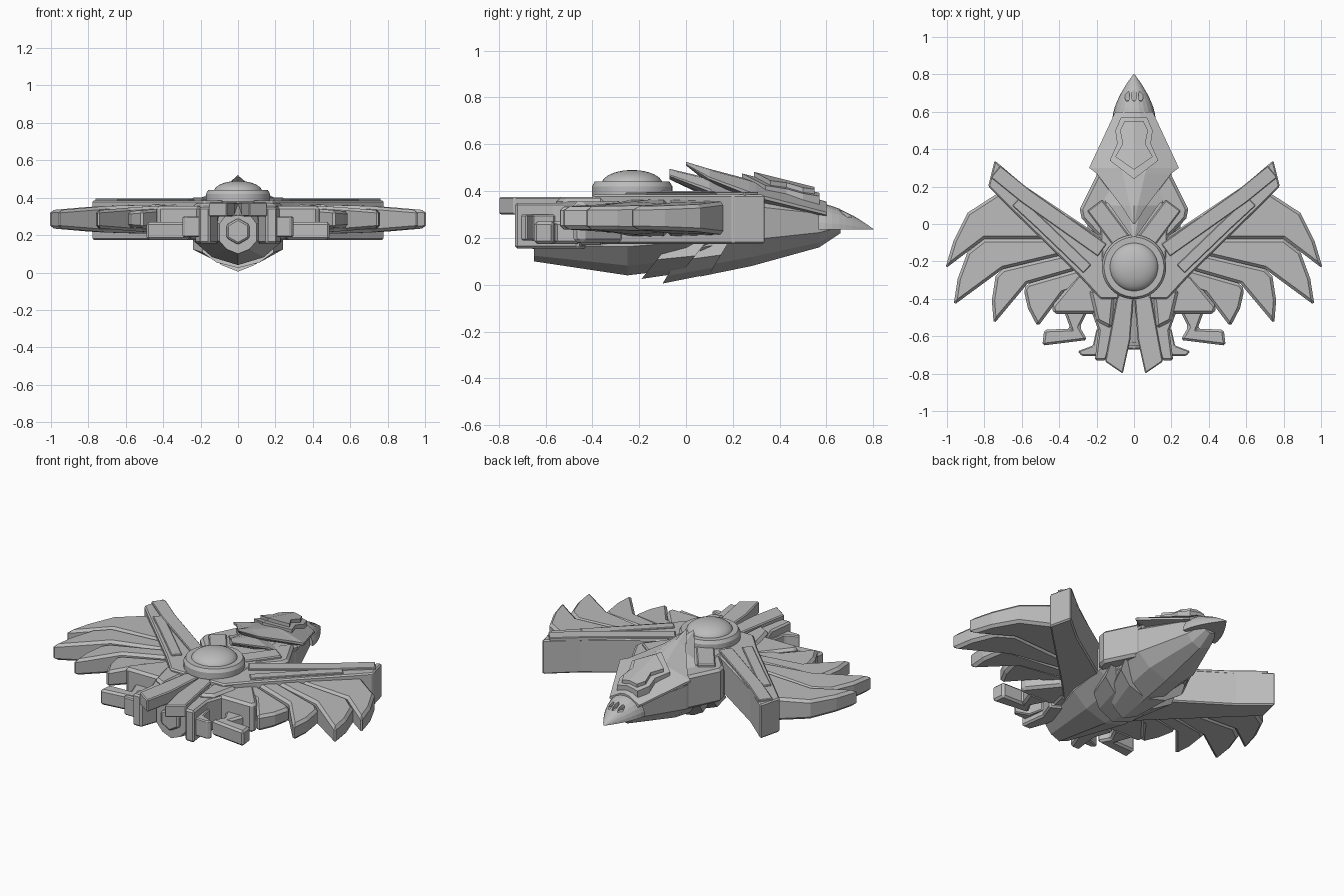
import bpy, bmesh, math
from mathutils import Vector

cube = bpy.data.objects.get("Cube")
if cube:
    bpy.data.objects.remove(cube, do_unlink=True)

grey = bpy.data.materials.new("plain grey")
grey.use_nodes = True
shade = (.5, .5, .5, 1)
grey.diffuse_color = shade
grey.node_tree.nodes["Principled BSDF"].inputs["Base Color"].default_value = shade


def finish(name, bm, bevel=0, mirror=False, smooth=False):
    bmesh.ops.remove_doubles(bm, verts=bm.verts, dist=.0002)
    bmesh.ops.recalc_face_normals(bm, faces=bm.faces)
    mesh = bpy.data.meshes.new(name)
    bm.to_mesh(mesh)
    bm.free()
    mesh.materials.append(grey)
    for face in mesh.polygons:
        face.use_smooth = smooth
    ob = bpy.data.objects.new(name, mesh)
    bpy.context.collection.objects.link(ob)
    if bevel:
        mod = ob.modifiers.new("bevel", "BEVEL")
        mod.width, mod.segments = bevel, 1
        mod.limit_method, mod.angle_limit = "ANGLE", math.radians(40)
    if mirror:
        ob.modifiers.new("mirror", "MIRROR")
    return ob


def bridge(bm, rings):
    """Skin closed rings of vertices and cap both ends."""
    for a, b in zip(rings, rings[1:]):
        for i in range(len(a)):
            j = (i + 1) % len(a)
            bm.faces.new((a[i], a[j], b[j], b[i]))
    bm.faces.new(rings[0])
    bm.faces.new(rings[-1])


def slab(name, outline, bottom, top, bevel=.012, shape=None):
    """Mirrored slab from a top outline; shape may shift its vertices."""
    bm = bmesh.new()
    bridge(bm, [[bm.verts.new((x, y, z)) for x, y in outline] for z in (bottom, top)])
    if shape:
        for vert in bm.verts:
            vert.co.z = shape(vert.co)
    return finish(name, bm, bevel, mirror=True)


def strip(name, path, width, bottom, top, bevel):
    """Mirrored slab of even width along a path."""
    points = [Vector(p) for p in path]
    left, right = [], []
    for i, point in enumerate(points):
        before, after = points[max(i - 1, 0)], points[min(i + 1, len(points) - 1)]
        along = (after - before).normalized()
        side = Vector((-along.y, along.x)) * width / 2
        left.append(point + side)
        right.append(point - side)
    slab(name, left + right[::-1], bottom, top, bevel)


def loft(name, sections, crown=.7, brow=.8, sweep=0):
    """Faceted hull with a pointed keel; a section is y, half width, keel, top."""
    bm = bmesh.new()
    rings = []
    for y, w, keel, top in sections:
        tall = top - keel
        half = [(w * .6, keel + tall * .12), (w, keel + tall * .35),
                (w, keel + tall * brow), (w * crown, top)]
        ring = [(0, keel)] + half + [(0, top + .005)] + [(-x, z) for x, z in reversed(half)]
        rings.append([bm.verts.new((x, y + sweep * (z - keel), z)) for x, z in ring])
    bridge(bm, rings)
    return finish(name, bm)


def turned(name, profile):
    """Surface of revolution about the dome's axis."""
    bm = bmesh.new()
    verts = [bm.verts.new((r, 0, z)) for r, z in profile]
    edges = [bm.edges.new(pair) for pair in zip(verts, verts[1:])]
    bmesh.ops.spin(bm, geom=verts + edges, cent=(0, 0, 0), axis=(0, 0, 1),
                   angle=math.tau, steps=48)
    bmesh.ops.translate(bm, verts=bm.verts, vec=(0, -.23, 0))
    ob = finish(name, bm, smooth=True)
    bpy.ops.object.select_all(action="DESELECT")
    ob.select_set(True)
    bpy.context.view_layer.objects.active = ob
    bpy.ops.object.shade_smooth_by_angle(angle=math.radians(30))


# Hull: rear body, a stepped belly with forward-leaning edges, and neck
loft("rear_hull", [(-.65, .1, .1, .3), (-.25, .23, .04, .39), (0, .25, .07, .39), (.15, .2, .1, .39)])
loft("rear_belly", [(-.19, .19, .025, .26), (-.02, .24, .05, .26)], sweep=.8)
loft("middle_belly", [(-.1, .14, .005, .28), (.1, .22, .045, .28)], sweep=.6)
loft("neck", [(.06, .19, .035, .39), (.28, .2, .08, .4), (.57, .09, .16, .34), (.66, .05, .22, .3)],
     crown=.6)

# Hood and collar over the neck, each ending in a rear spike
loft("hood", [(0, .005, .51, .52), (.1, .07, .43, .49), (.27, .2, .35, .445),
              (.3, .24, .34, .435), (.6, .1, .27, .35)], crown=.3, brow=.5)
loft("collar", [(-.07, .01, .45, .49), (.1, .13, .37, .45), (.17, .19, .3, .42), (.3, .2, .3, .41)],
     crown=.3, brow=.5)


def ridge(co):
    return co.z - co.y / 4 - abs(co.x) * .2


# Crest plates roofed over the hood
slab("crest_base", [(0, .24), (.13, .34), (.09, .43), (.1, .5), (.07, .57), (0, .57)],
     .48, .535, 0, ridge)
slab("crest_plate", [(0, .29), (.1, .36), (.06, .43), (.075, .5), (.05, .55), (0, .55)],
     .5, .555, 0, ridge)

# Beak with three slots cut into its top
bm = bmesh.new()
rings = []
for step in range(9):
    t = step / 8
    swell = 1.03 - t ** 1.6
    arc = [math.pi * k / 12 for k in range(13)]
    rings.append([bm.verts.new((.112 * swell * math.cos(a), .565 + .235 * t,
                                .235 + .11 * swell * math.sin(a))) for a in arc])
bridge(bm, rings)
beak = finish("beak", bm)
bm = bmesh.new()
for x in (-.036, 0, .036):
    made = bmesh.ops.create_cone(bm, cap_ends=True, segments=16, radius1=.013, radius2=.013, depth=.1)
    for vert in made["verts"]:
        vert.co = Vector((vert.co.x + x, vert.co.y * 2.3 + .685, vert.co.z + .34))
cutter = finish("slot_cutter", bm)
cutter.hide_render = cutter.hide_viewport = True
slots = beak.modifiers.new("slots", "BOOLEAN")
slots.operation, slots.object = "DIFFERENCE", cutter

# Dome and its ring
turned("dome_ring", [(0, .38), (.172, .38), (.172, .42), (.16, .44), (0, .44)])
quarter = [math.pi / 2 * k / 10 for k in range(11)]
turned("dome", [(.13 * math.cos(a), .43 + .06 * math.sin(a)) for a in quarter])

# Wing arms with raised rails
arm_top = .385
slab("wing_arm", [(.08, -.15), (.16, -.08), (.58, .2), (.745, .34), (.78, .2), (.71, .13),
                  (.3, -.27), (.18, -.4), (.08, -.4)], .175, arm_top, .008)
strip("arm_upper_rail", [(.17, -.14), (.58, .15), (.74, .28)], .08, .37, arm_top + .012, .004)
strip("arm_lower_rail", [(.25, -.24), (.5, .0), (.63, .12)], .06, .37, arm_top + .008, .004)

# Shoulders beside the neck
slab("shoulder", [(0, -.08), (.1, .16), (.19, .28), (.29, .08), (.28, .03), (.14, -.12)],
     .18, arm_top, .015)
strip("shoulder_strip", [(.06, -.1), (.21, .1)], .1, .37, arm_top + .015, .006)

# Wing feathers: each starts at the elbow of the one before and thins to its tip
feathers = [((.89, .06), (1.01, -.24), (.8, -.08)), ((.89, -.15), (.965, -.435), (.7, -.24)),
            ((.74, -.28), (.75, -.535), (.57, -.32)), ((.59, -.35), (.515, -.55), (.38, -.37))]
root_start, root_step = Vector((.5, 0)), Vector((-.07, -.08))
elbow = Vector((.72, .17))
for i, (shoulder, tip, next_elbow) in enumerate(feathers):
    root = root_start + root_step * i
    bulge = (Vector(shoulder) + Vector(tip)) / 2 + Vector((.015, 0))
    outline = [root, elbow, shoulder, bulge, tip, next_elbow, root + root_step]
    slab("wing_feather_%d" % (i + 1), outline, .205, .365, .015,
         lambda co: .285 + (co.z - .285) * (1 - max(0, co.x - tip[0] + .4)))
    elbow = Vector(next_elbow)

# Rear blocks, bent legs and claws
slab("rear_block", [(.12, -.3), (.3, -.27), (.44, -.44), (.43, -.48), (.16, -.48)], .18, .355, .015)
slab("hip_block", [(.1, -.35), (.24, -.35), (.2, -.52), (.12, -.56)], .17, .37, .015)
slab("bent_leg", [(.24, -.45), (.38, -.45), (.34, -.56), (.48, -.565), (.49, -.65),
                  (.25, -.62), (.29, -.55)], .175, .27)
slab("claw", [(.16, -.56), (.2, -.56), (.22, -.65), (.3, -.68), (.28, -.705), (.18, -.705)],
     .19, .3, .006)

# Tail fan and the six-sided boss beneath it
slab("inner_tail_feather", [(0, -.35), (.02, -.62), (.06, -.8), (.155, -.735), (.13, -.6), (.09, -.38)],
     .3, .375, .006)
slab("outer_tail_feather", [(.08, -.38), (.11, -.62), (.15, -.73), (.21, -.73), (.19, -.57), (.23, -.46)],
     .155, .35, .01)
for name, radius, y in (("tail_boss", .11, -.6), ("tail_boss_cap", .08, -.63)):
    bm = bmesh.new()
    bmesh.ops.create_cone(bm, cap_ends=True, segments=6, radius1=radius, radius2=radius * .85, depth=.08)
    for vert in bm.verts:
        vert.co = Vector((vert.co.x, y - vert.co.z, vert.co.y + .22))
    finish(name, bm, .008)
